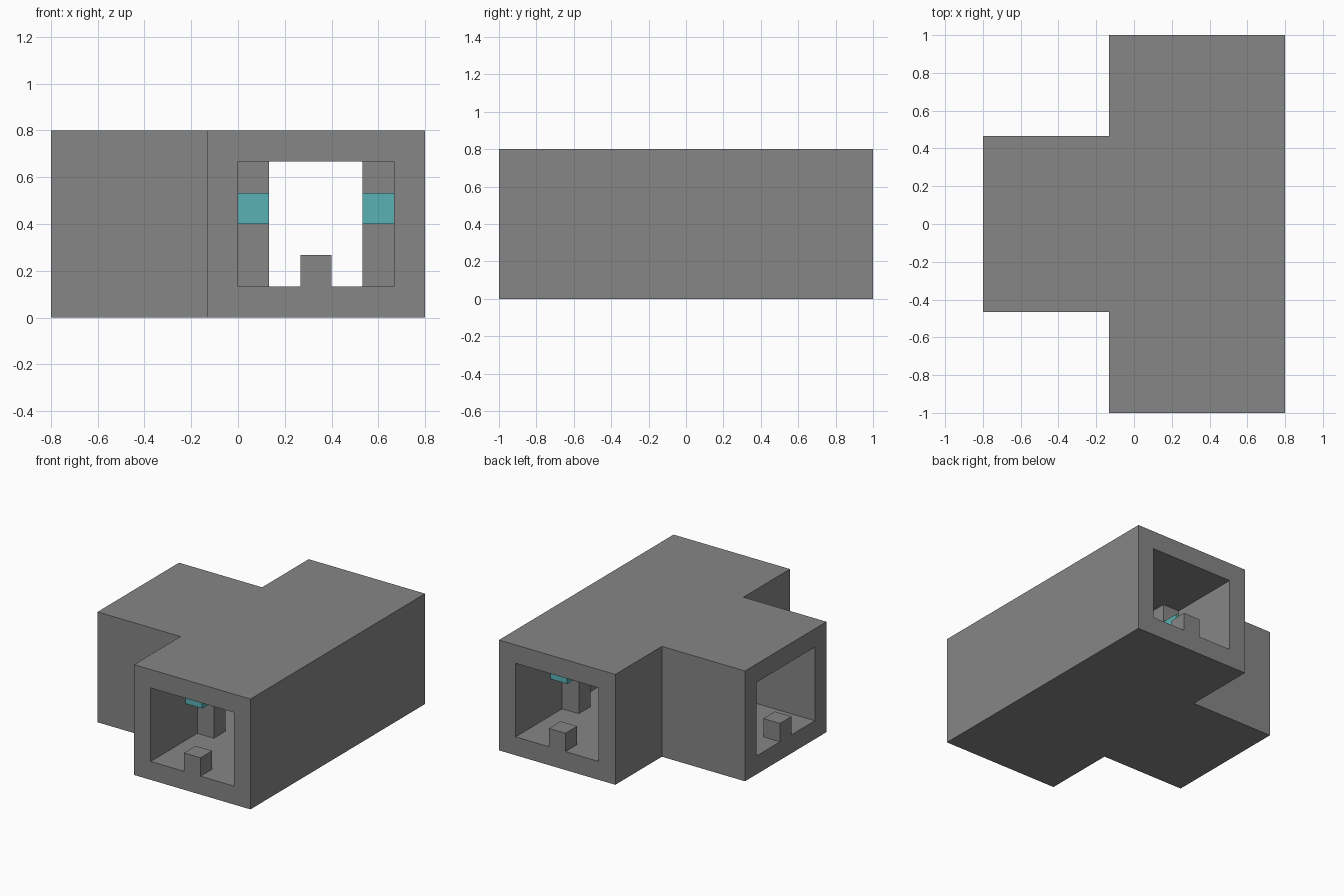
import bpy, bmesh

U = 2 / 15  # one building block

cube = bpy.data.objects.get("Cube")
if cube:
    bpy.data.objects.remove(cube, do_unlink=True)


def material(name, rgb):
    mat = bpy.data.materials.new(name)
    mat.use_nodes = True
    mat.diffuse_color = (*rgb, 1)
    mat.node_tree.nodes["Principled BSDF"].inputs["Base Color"].default_value = (*rgb, 1)
    return mat


stone = material("grey stone", (0.24, 0.24, 0.24))
glow = material("teal lantern", (0.10, 0.44, 0.46))


def add_object(name, bm, mat):
    bmesh.ops.recalc_face_normals(bm, faces=bm.faces)
    mesh = bpy.data.meshes.new(name)
    bm.to_mesh(mesh)
    bm.free()
    mesh.materials.append(mat)
    obj = bpy.data.objects.new(name, mesh)
    bpy.context.collection.objects.link(obj)
    return obj


def tee(name, left, right, branch_end, half_len, half_branch, bottom, top):
    """T-shaped floor plan extruded upward (block units)."""
    half = [(right, half_len), (left, half_len), (left, half_branch), (branch_end, half_branch)]
    plan = half + [(x, -y) for x, y in reversed(half)]
    bm = bmesh.new()
    face = bm.faces.new([bm.verts.new((x * U, y * U, bottom * U)) for x, y in plan])
    ext = bmesh.ops.extrude_face_region(bm, geom=[face])
    verts = [v for v in ext["geom"] if isinstance(v, bmesh.types.BMVert)]
    bmesh.ops.translate(bm, verts=verts, vec=(0, 0, (top - bottom) * U))
    return add_object(name, bm, stone)


def block(name, centre, height, mat):
    """Block one unit square, standing on its base centre (block units)."""
    bm = bmesh.new()
    bmesh.ops.create_cube(bm, size=U)
    x, y, z = centre
    for v in bm.verts:
        v.co.z *= height
        v.co.x += x * U
        v.co.y += y * U
        v.co.z += (z + height / 2) * U
    return add_object(name, bm, mat)


# Corridor shell, hollowed out through its three ends
shell = tee("corridor_shell", -1, 6, -6, 7.5, 3.5, 0, 6)
cutter = tee("tunnel_cutter", 0, 5, -7, 8.5, 2.5, 1, 5)
cutter.hide_render = True
mod = shell.modifiers.new("Hollow", "BOOLEAN")
mod.operation = "DIFFERENCE"
mod.solver = "EXACT"
mod.object = cutter
bpy.context.view_layer.objects.active = shell
bpy.ops.object.modifier_apply(modifier=mod.name)
bpy.data.objects.remove(cutter, do_unlink=True)

# Columns at the junction, each with a lantern facing the hall end
for end, sign in (("front", -1), ("back", 1)):
    for side, x in (("right", 0.5), ("left", 4.5)):
        block(f"{end}_{side}_column", (x, sign * 3, 1), 4, stone)
        block(f"{end}_{side}_lantern", (x, sign * 4, 3), 1, glow)

# Floor post in the middle of each doorway
for name, x, y in (("front", 2.5, -7), ("back", 2.5, 7), ("branch", -5.5, 0)):
    block(f"{name}_floor_post", (x, y, 1), 1, stone)
